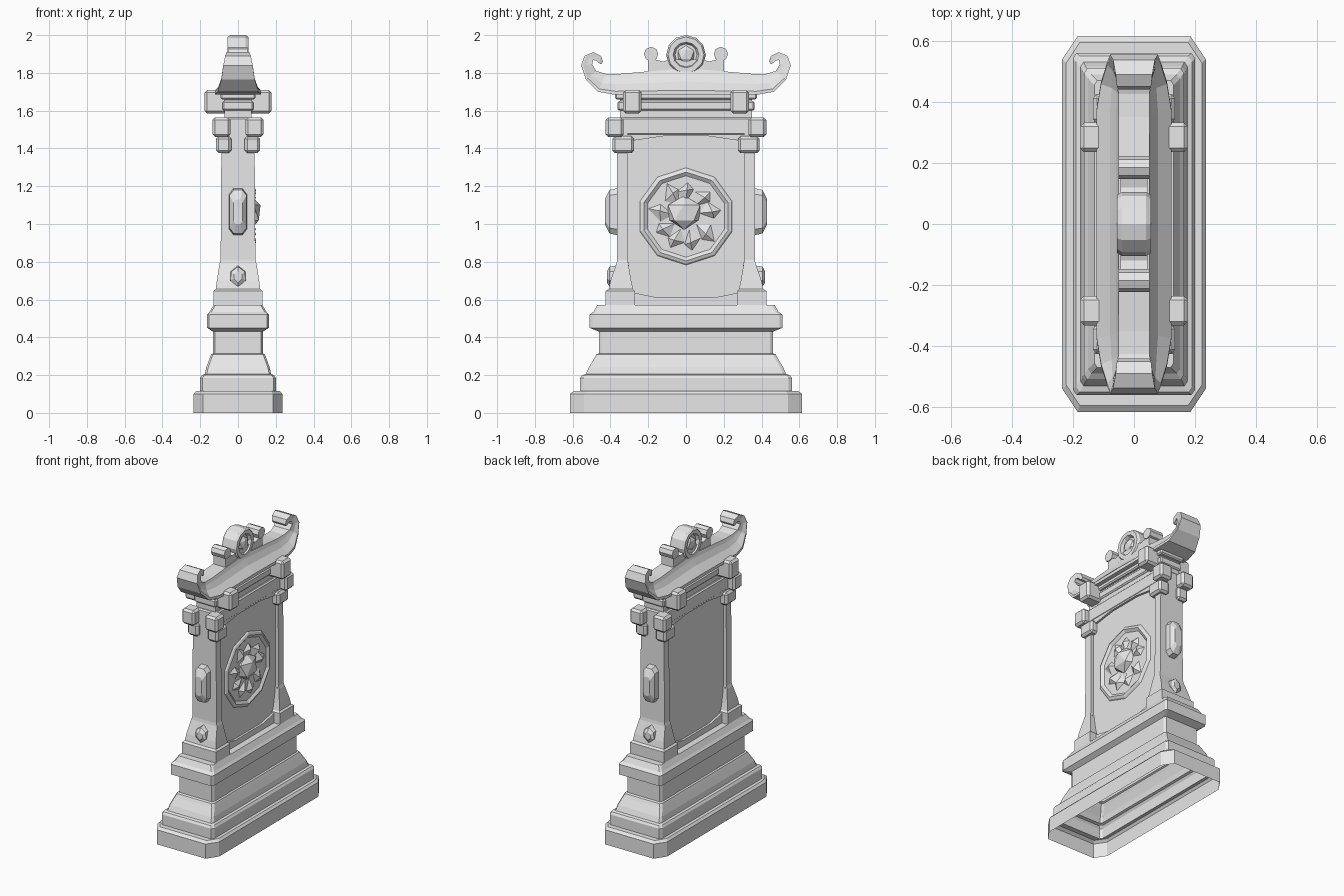
import bpy, bmesh, math, random
from mathutils import Vector

random.seed(4)
cube = bpy.data.objects.get("Cube")
if cube:
    bpy.data.objects.remove(cube, do_unlink=True)

stone = bpy.data.materials.new("grey_stone")
stone.use_nodes = True
GREY = (0.8, 0.8, 0.8, 1)
stone.diffuse_color = GREY
stone.node_tree.nodes["Principled BSDF"].inputs["Base Color"].default_value = GREY


def finish(name, bm, bevel=0):
    bmesh.ops.recalc_face_normals(bm, faces=bm.faces)
    mesh = bpy.data.meshes.new(name)
    bm.to_mesh(mesh)
    bm.free()
    mesh.materials.append(stone)
    ob = bpy.data.objects.new(name, mesh)
    bpy.context.collection.objects.link(ob)
    if bevel:
        mod = ob.modifiers.new("worn_edges", "BEVEL")
        mod.width, mod.segments = bevel, 1
    return ob


def loft(name, rings, cap_start=True, cap_end=True, bevel=0, loop=False):
    bm = bmesh.new()
    rows = [[bm.verts.new(p) for p in ring] for ring in rings]
    pairs = list(zip(rows, rows[1:]))
    if loop:
        pairs.append((rows[-1], rows[0]))
    for a, b in pairs:
        for i in range(len(a)):
            j = (i + 1) % len(a)
            bm.faces.new((a[i], a[j], b[j], b[i]))
    if cap_start and not loop:
        bm.faces.new(rows[0])
    if cap_end and not loop:
        bm.faces.new(rows[-1])
    return finish(name, bm, bevel)


def prism(name, points, x0, x1, bevel=0):
    return loft(name, [[(x, y, z) for y, z in points] for x in (x0, x1)], bevel=bevel)


def box(name, x, y, z, bevel=0):
    pts = [(y[0], z[0]), (y[1], z[0]), (y[1], z[1]), (y[0], z[1])]
    return prism(name, pts, x[0], x[1], bevel)


def circle(x, r, y, z, n):
    return [(x, y + r * math.sin(2 * math.pi * i / n), z + r * math.cos(2 * math.pi * i / n))
            for i in range(n)]


def boss(name, centre, size):
    bm = bmesh.new()
    bmesh.ops.create_icosphere(bm, subdivisions=1, radius=1)
    for v in bm.verts:
        v.co = Vector(centre) + v.co * Vector(size)
    return finish(name, bm)


# Stepped plinth with clipped corners, hollow underneath: z, half x, half y, clip
tiers = [(0, .235, .615, .05), (.10, .235, .615, .05), (.115, .222, .595, .045),
         (.115, .20, .56, .012), (.185, .20, .56, .012), (.20, .19, .55, .012),
         (.205, .175, .53, .01), (.24, .168, .515, .01), (.29, .15, .485, .01),
         (.31, .142, .475, .01), (.315, .132, .46, .01), (.43, .132, .46, .01),
         (.45, .163, .51, .01), (.52, .163, .51, .01), (.535, .15, .49, .01),
         (.57, .13, .47, .01)]
rings = []
for z, hx, hy, c in tiers:
    d = c * 1.5
    rings.append([(hx, hy - d, z), (hx - c, hy, z), (c - hx, hy, z), (-hx, hy - d, z),
                  (-hx, d - hy, z), (c - hx, -hy, z), (hx - c, -hy, z), (hx, d - hy, z)])
loft("plinth", rings, cap_start=False)

# Slab between the pillars, with curved sill and lintel on both faces
box("panel", (-.07, .07), (-.33, .33), (.56, 1.5))
half = [(.29, .67), (.27, .635), (.15, .61)]
sill = [(-.33, .56), (-.33, .80), (-.305, .80)] + [(-y, z) for y, z in half]
sill += [(y, z) for y, z in reversed(half)] + [(.305, .80), (.33, .80), (.33, .56)]
prism("panel_sill", sill, -.085, .085)
prism("panel_lintel", [(-.33, 1.5), (-.33, 1.42), (-.29, 1.44), (-.12, 1.465), (.12, 1.465),
                       (.29, 1.44), (.33, 1.42), (.33, 1.5)], -.085, .085)

# Beam and cornice under the roof
box("beam", (-.088, .088), (-.365, .365), (1.47, 1.565), .008)
box("cornice_neck", (-.072, .072), (-.35, .35), (1.55, 1.66))
box("cornice_step", (-.082, .082), (-.362, .362), (1.60, 1.65), .008)
box("eave_band", (-.092, .092), (-.375, .375), (1.66, 1.70), .008)

# Pillars with flared feet, and the ornaments on their outer ends
for s, side in ((-1, "front"), (1, "back")):
    shape = [(.56, .13, .27, .425), (.645, .13, .27, .425), (.655, .118, .28, .41),
             (.70, .112, .29, .40), (.79, .098, .305, .368), (.81, .092, .31, .365),
             (1.40, .088, .31, .365), (1.50, .088, .31, .365)]
    loft(side + "_pillar", [[(-h, s * a, z), (h, s * a, z), (h, s * b, z), (-h, s * b, z)]
                            for z, h, a, b in shape])
    rings = []
    for y, w, h in ((.36, .047, .125), (.405, .045, .115), (.43, .025, .065)):
        rings.append([(x * w, s * y, 1.065 + z * h) for x, z in
                      ((-.5, -1), (.5, -1), (1, -.75), (1, .75), (.5, 1), (-.5, 1), (-1, .75), (-1, -.75))])
    loft(side + "_pillar_jewel", rings)
    loft(side + "_foot_leaf", [[(x * k, s * y, .72 + z * k) for x, z in
                                ((0, -.06), (.045, -.02), (.04, .03), (0, .06), (-.04, .03), (-.045, -.02))]
                               for y, k in ((.37, 1), (.405, .9), (.418, .5))])
    for t, flank in ((-1, "right"), (1, "left")):
        def block(part, x, y, z):
            box("_".join((side, flank, part)), sorted((t * x[0], t * x[1])),
                sorted((s * y[0], s * y[1])), z, .014)
        block("upper_bracket", (.04, .135), (.33, .425), (1.46, 1.565))
        block("lower_bracket", (.035, .116), (.275, .39), (1.375, 1.465))
        block("eave_bracket", (.05, .177), (.235, .333), (1.585, 1.71))

# Saddle roof with upturned, curling ends: bottom y z, top y z, half widths
stations = [(.0, 1.685, .0, 1.825, .122, .05), (.38, 1.685, .35, 1.795, .122, .05),
            (.465, 1.70, .425, 1.795, .108, .05), (.53, 1.765, .475, 1.81, .088, .058),
            (.555, 1.84, .497, 1.845, .078, .066), (.537, 1.89, .492, 1.868, .068, .062),
            (.49, 1.91, .474, 1.865, .06, .058), (.45, 1.89, .458, 1.85, .056, .055),
            (.44, 1.86, .45, 1.845, .05, .05)]
full = [(-a, b, -c, d, e, f) for a, b, c, d, e, f in reversed(stations[1:])] + stations
rings = []
for by, bz, ty, tz, wb, wt in full:
    edge = []
    for k, w in ((0, wb), (.16, wb), (.5, wt + .4 * (wb - wt)), (.8, wt + .12 * (wb - wt)), (1, wt)):
        edge.append((w, by + (ty - by) * k, bz + (tz - bz) * k))
    rings.append(edge + [(-x, y, z) for x, y, z in reversed(edge)])
loft("roof", rings)

# Ridge crest: dished disc with a knob, flanked by scrolls
prism("crest_base", [(-.20, 1.78), (-.20, 1.87), (-.16, 1.87), (-.12, 1.86), (-.09, 1.87),
                     (.09, 1.87), (.12, 1.86), (.16, 1.87), (.20, 1.87), (.20, 1.78)], -.045, .045)
dish = [(.04, .105), (.055, .095), (.055, .068), (.035, .058)]
profile = [(-x, r) for x, r in reversed(dish)] + dish
loft("crest_disc", [circle(x, r, 0, 1.895, 12) for x, r in profile])
for t, flank in ((-1, "right"), (1, "left")):
    boss(flank + "_crest_knob", (t * .037, 0, 1.895), (.022, .05, .05))
for s, side in ((-1, "front"), (1, "back")):
    loft(side + "_crest_scroll", [circle(x, .038, s * .185, 1.9, 8) for x in (-.05, .05)])

# Carved medallion on one face of the slab: rim, ragged petals and centre boss
MZ = 1.04
loft("medallion_rim", [circle(x, r, 0, MZ, 10) for x, r in
                       ((.065, .262), (.078, .25), (.084, .235), (.066, .21))], loop=True)
for i in range(9):
    a = 2 * math.pi * i / 9 + random.uniform(-.12, .12)
    reach = random.uniform(.18, .215)
    out = Vector((0, math.sin(a), math.cos(a)))
    across = Vector((0, math.cos(a), -math.sin(a)))
    bm = bmesh.new()
    centre = Vector((.066, 0, MZ))
    foot = [bm.verts.new(centre + out * r + across * w)
            for r, w in ((.06, 0), (.14, .055), (reach, .02), (.13, -.05))]
    peak = bm.verts.new(centre + out * .14 + across * .015 + Vector((.03, 0, 0)))
    for j in range(4):
        bm.faces.new((foot[j], foot[(j + 1) % 4], peak))
    bm.faces.new(foot)
    finish("medallion_petal", bm)
boss("medallion_boss", (.07, -.01, MZ + .02), (.055, .10, .09))
